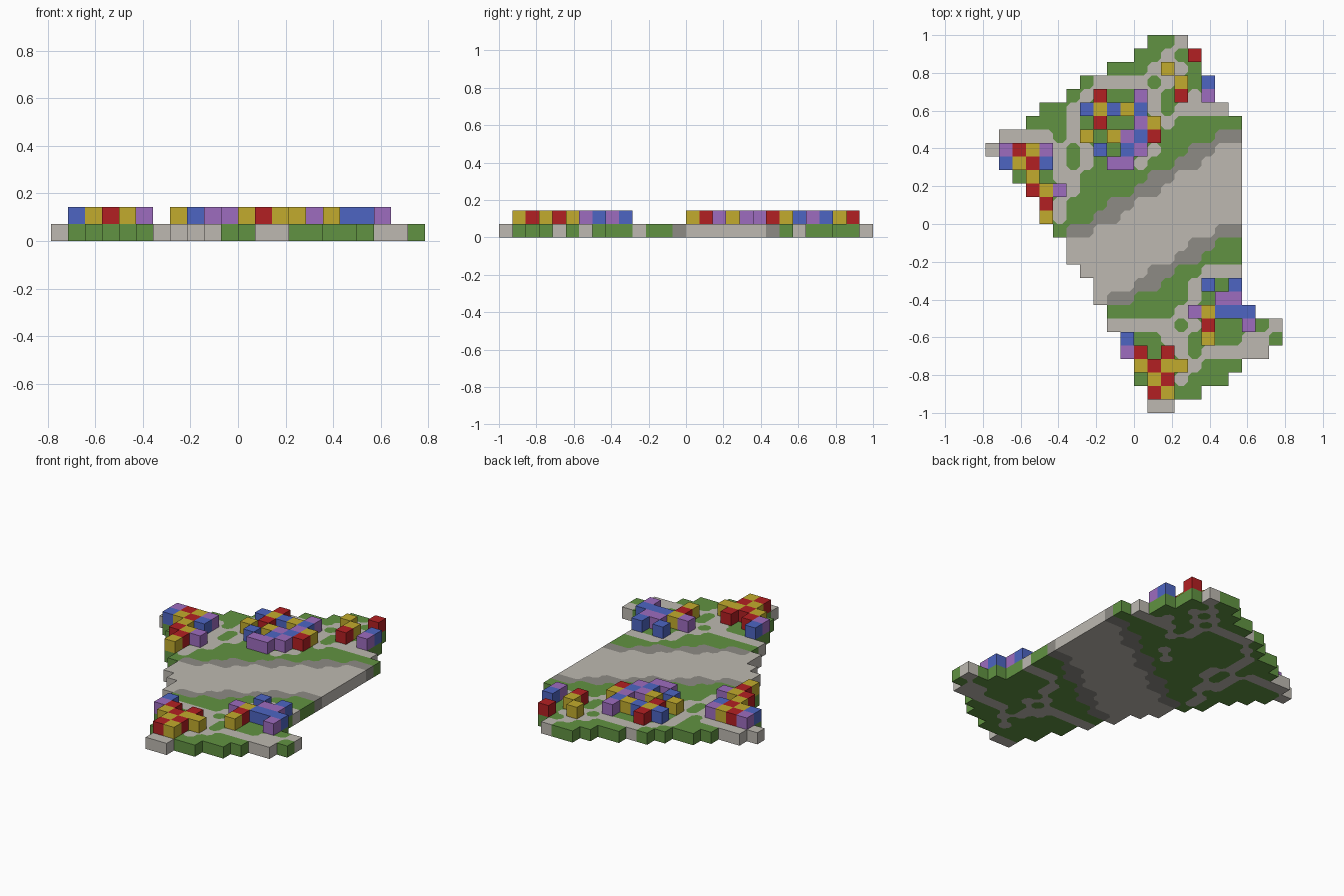
import bpy
import bmesh

if "Cube" in bpy.data.objects:
    bpy.data.objects.remove(bpy.data.objects["Cube"], do_unlink=True)

ROWS = 28
CELL = 2 / ROWS        # tile width and storey height
CUT = 0.3              # corner cut, as a share of a tile
KINDS = "gpd"          # grass, pale stone, dark bank

COLOURS = {
    "g": ("grass_green", (0.120, 0.290, 0.054)),
    "p": ("pale_stone", (0.510, 0.485, 0.440)),
    "d": ("dark_bank", (0.270, 0.260, 0.235)),
    "R": ("roof_red", (0.450, 0.014, 0.016)),
    "Y": ("roof_yellow", (0.540, 0.410, 0.026)),
    "B": ("roof_blue", (0.075, 0.130, 0.540)),
    "V": ("roof_purple", (0.340, 0.150, 0.520)),
}

# Streets as (column, row) corner points; columns run left to right, rows back to front
STREETS = [
    [(14, 0), (12, 2), (13, 3), (12, 4), (12, 5), (13, 6), (14, 5), (17, 5)],
    [(13, 1), (14, 2)],
    [(15, 4), (14, 5)],
    [(11, 3), (8, 3), (6, 5), (6, 7), (5, 8), (5, 10), (6, 11), (5, 12), (5, 13)],
    [(7, 8), (7, 9), (6, 10)],
    [(0, 8), (1, 7), (4, 7), (5, 8)],
    [(12, 8), (11, 9)],
    [(18, 17), (16, 17), (15, 18), (15, 19), (14, 20), (15, 21),
     (14, 22), (14, 23), (15, 24), (14, 25)],
    [(9, 21), (13, 21), (13, 22)],
    [(16, 23), (20, 23), (20, 22)],
    [(19, 22), (20, 22), (21, 21)],
    [(12, 27), (13, 27)],
]

# Districts: first column, first row, and their house rows by roof colour
DISTRICTS = [
    (1, 8, ["VRYV", "BYRB", "..Y", "..RYV", "...R", "...Y"]),
    (7, 4, [".R..V", "BYBYB", ".R..VY", "Y.YVBR", ".B.BV", "..VV"]),
    (13, 1, ["..R", "Y", ".Y.B", ".R.V"]),
    (15, 18, [".B.B", "..VV", "VYBBB", ".R..V", ".Y"]),
    (10, 22, ["B", "VR.R", ".YRYY", "..YR", "..RY"]),
]


def make_material(name, colour):
    mat = bpy.data.materials.new(name)
    mat.use_nodes = True
    mat.diffuse_color = (*colour, 1)
    bsdf = next(n for n in mat.node_tree.nodes if n.type == "BSDF_PRINCIPLED")
    bsdf.inputs["Base Color"].default_value = (*colour, 1)
    bsdf.inputs["Roughness"].default_value = 0.9
    return mat


def centre(c, r):
    return (c - 10.5) * CELL, (13.5 - r) * CELL


def land_span(r):
    """Columns of land in a row, from the sloping edges of the plate."""
    left = max(12.52 - 1.51 * r, min(r - 8, 4 + 0.67 * (r - 12), r // 2 - 1))
    right = min(14.42 + 0.6 * r, max(18, 18.25 + 1.4 * (r - 19)), 57.1 - 1.6 * r)
    return range(int(left), int(right) + 1)


def terrain(c, r):
    """Grass, with a river between two slanting banks."""
    if r < 7 or r > 19:
        return "g"
    north = int(27.5 - 1.5 * r) if r < 15 else 0
    south = int(38 - 1.5 * r) if r > 13 else 20
    if c - north in (0, 1) or c - south in (0, 1):
        return "d"
    return "p" if north < c < south else "g"


def street_tiles(points):
    for (c, r), (c2, r2) in zip(points, points[1:]):
        steps = max(abs(c2 - c), abs(r2 - r))
        for i in range(steps + 1):
            yield round(c + (c2 - c) * i / steps), round(r + (r2 - r) * i / steps)


def add_object(name, bm, keys):
    bmesh.ops.remove_doubles(bm, verts=bm.verts, dist=1e-5)
    mesh = bpy.data.meshes.new(name)
    bm.to_mesh(mesh)
    bm.free()
    for key in keys:
        mesh.materials.append(mats[key])
    bpy.context.collection.objects.link(bpy.data.objects.new(name, mesh))


def corner_kind(c, r, sx, sy):
    """Terrain that rounds off this tile corner, or None."""
    own = ground[c, r]
    side, ahead = ground.get((c + sx, r)), ground.get((c, r - sy))
    if side is None or side != ahead or side == own:
        return None
    saddle = ground.get((c + sx, r - sy)) == own
    if saddle and KINDS.index(side) < KINDS.index(own):
        return None
    return side


def add_face(bm, points, kind):
    face = bm.faces.new([bm.verts.new(p) for p in points])
    face.material_index = KINDS.index(kind)


def add_cap(bm, points, kind):
    add_face(bm, [(x, y, CELL) for x, y in points], kind)
    add_face(bm, [(x, y, 0) for x, y in reversed(points)], kind)


def add_tile(bm, c, r, kind):
    """One tile of the slab, with walls where it meets the rim."""
    x, y = centre(c, r)
    h, k = CELL / 2, CELL * CUT
    outline = []
    for sx, sy in [(1, 1), (-1, 1), (-1, -1), (1, -1)]:
        tip = (x + sx * h, y + sy * h)
        other = corner_kind(c, r, sx, sy)
        if other is None:
            outline.append(tip)
            continue
        pair = [(tip[0], tip[1] - sy * k), (tip[0] - sx * k, tip[1])]
        if sx != sy:
            pair.reverse()
        outline += pair
        add_cap(bm, [pair[0], tip, pair[1]], other)
    add_cap(bm, outline, kind)
    for dx, dy in [(1, 0), (-1, 0), (0, 1), (0, -1)]:
        if (c + dx, r - dy) not in ground:
            a = (x + (dx + dy) * h, y + (dy - dx) * h)
            b = (x + (dx - dy) * h, y + (dy + dx) * h)
            add_face(bm, [(*a, 0), (*b, 0), (*b, CELL), (*a, CELL)], kind)


mats = {key: make_material(*val) for key, val in COLOURS.items()}

# Ground slab: grass, river, banks and streets
ground = {(c, r): terrain(c, r) for r in range(ROWS) for c in land_span(r)}
for street in STREETS:
    for tile in street_tiles(street):
        ground[tile] = "p"
slab = bmesh.new()
for (col, row), ground_kind in ground.items():
    add_tile(slab, col, row, ground_kind)
add_object("ground", slab, KINDS)

# Houses: one cube per tile, grouped by roof colour
for key, label in zip("RYBV", ("red", "yellow", "blue", "purple")):
    houses = bmesh.new()
    for col, row, lines in DISTRICTS:
        for j, line in enumerate(lines):
            for i, roof in enumerate(line):
                if roof == key:
                    px, py = centre(col + i, row + j)
                    cube = bmesh.ops.create_cube(houses, size=CELL)
                    bmesh.ops.translate(houses, verts=cube["verts"],
                                        vec=(px, py, CELL * 1.5))
    add_object(label + "_houses", houses, key)
